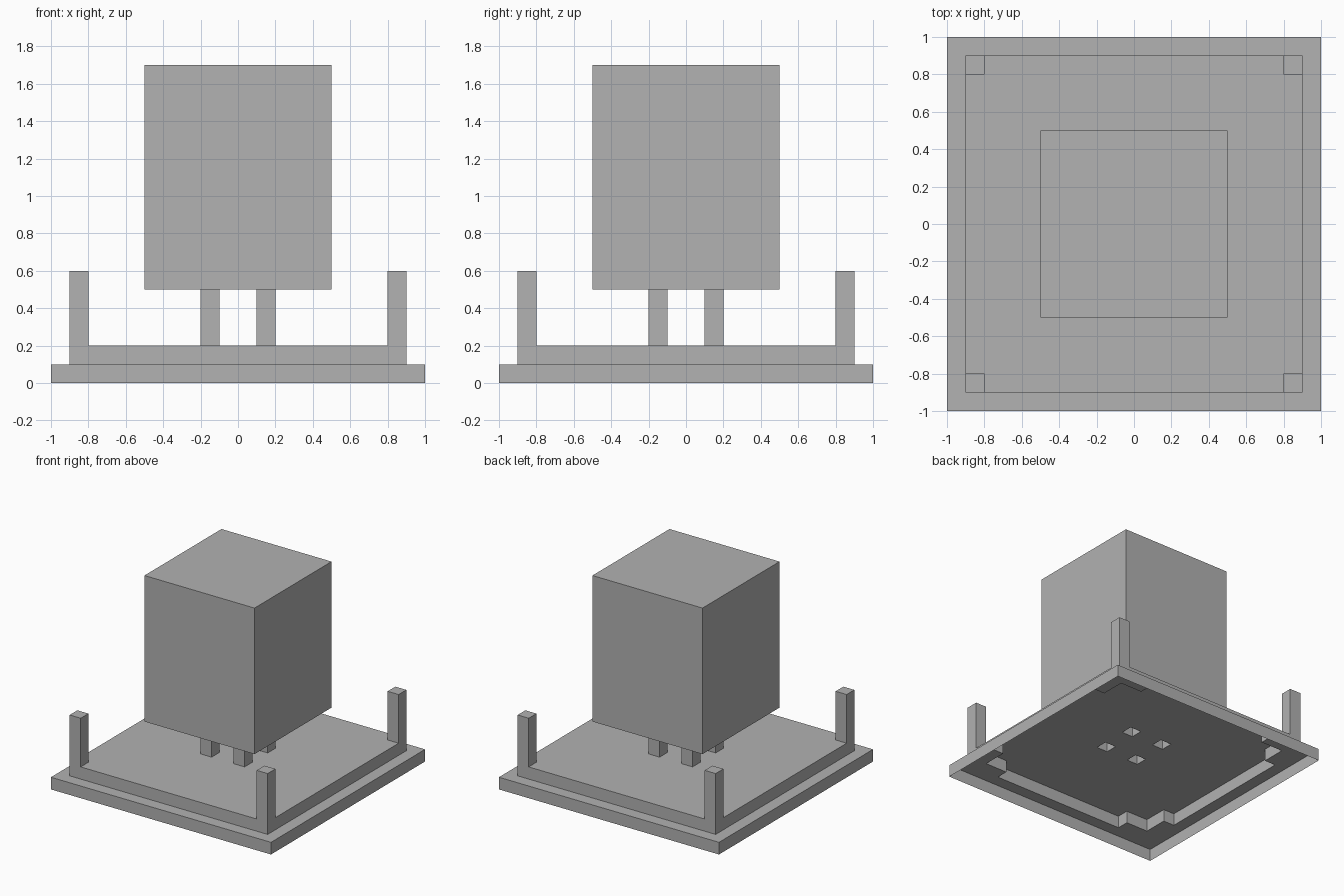
import bpy
import bmesh

default = bpy.data.objects.get("Cube")
if default:
    bpy.data.objects.remove(default, do_unlink=True)

GREY = (0.445, 0.445, 0.445, 1.0)
grey = bpy.data.materials.new("plain grey")
grey.use_nodes = True
grey.diffuse_color = GREY
grey.node_tree.nodes["Principled BSDF"].inputs["Base Color"].default_value = GREY


def finish(name, bm):
    bmesh.ops.remove_doubles(bm, verts=bm.verts, dist=0.0001)
    mesh = bpy.data.meshes.new(name)
    bm.to_mesh(mesh)
    bm.free()
    mesh.materials.append(grey)
    obj = bpy.data.objects.new(name, mesh)
    bpy.context.collection.objects.link(obj)
    return obj


def block(name, x, y, z, open_ends=""):
    """Box between ranges x, y, z; open_ends may drop the top and bottom."""
    bm = bmesh.new()
    bmesh.ops.create_cube(bm, size=1)
    for v in bm.verts:
        v.co = [r[0] if c < 0 else r[1] for c, r in zip(v.co, (x, y, z))]
    bm.normal_update()
    drop = [f for f in bm.faces
            if ("top" in open_ends and f.normal.z > 0.5)
            or ("bottom" in open_ends and f.normal.z < -0.5)]
    bmesh.ops.delete(bm, geom=drop, context="FACES")
    return finish(name, bm)


def sheet(name, lines, z, keep):
    """Flat sheet made of the grid cells whose centre passes the keep rule."""
    bm = bmesh.new()
    spans = list(zip(lines, lines[1:]))
    for x0, x1 in spans:
        for y0, y1 in spans:
            if keep(abs(x0 + x1) / 2, abs(y0 + y1) / 2):
                corners = ((x0, y0), (x1, y0), (x1, y1), (x0, y1))
                bm.faces.new([bm.verts.new((x, y, z)) for x, y in corners])
    bmesh.ops.remove_doubles(bm, verts=bm.verts, dist=0.0001)
    bmesh.ops.dissolve_limit(bm, angle_limit=0.01, verts=bm.verts, edges=bm.edges)
    return finish(name, bm)


def in_corner_pad(x, y):
    return max(x, y) > 0.8 and min(x, y) > 0.6


# Hollow stepped base, open underneath
block("base_rim", (-1, 1), (-1, 1), (0, 0.1), "top bottom")
block("step_rim", (-0.9, 0.9), (-0.9, 0.9), (0.1, 0.2), "top bottom")
sheet("base_ledge", (-1, -0.9, -0.8, -0.6, 0.6, 0.8, 0.9, 1), 0.1,
      lambda x, y: max(x, y) > 0.9 or in_corner_pad(x, y))

# Floor with openings into the hollow legs
sheet("floor", (-0.9, -0.2, -0.1, 0.1, 0.2, 0.9), 0.2,
      lambda x, y: not (0.1 < x < 0.2 and 0.1 < y < 0.2))


def span(sign, a, b):
    return tuple(sorted((sign * a, sign * b)))


for side, sx in (("left", 1), ("right", -1)):
    for end, sy in (("front", -1), ("back", 1)):
        tag = f"{end}_{side}"
        # Corner post, its angled footing, and the hollow leg
        block(f"{tag}_post", span(sx, 0.8, 0.9), span(sy, 0.8, 0.9),
              (0.2, 0.6), "bottom")
        pad = bmesh.new()
        outline = ((0.9, 0.6), (0.8, 0.6), (0.8, 0.8), (0.6, 0.8), (0.6, 0.9))
        for (ax, ay), (bx, by) in zip(outline, outline[1:]):
            wall = ((ax, ay, 0.1), (bx, by, 0.1), (bx, by, 0.2), (ax, ay, 0.2))
            if sx * sy < 0:
                wall = wall[::-1]
            pad.faces.new([pad.verts.new((sx * x, sy * y, z)) for x, y, z in wall])
        finish(f"{tag}_footing", pad)
        block(f"{tag}_leg", span(sx, 0.1, 0.2), span(sy, 0.1, 0.2),
              (0.2, 0.5), "top bottom")

# Large raised body
block("body", (-0.5, 0.5), (-0.5, 0.5), (0.5, 1.7))
